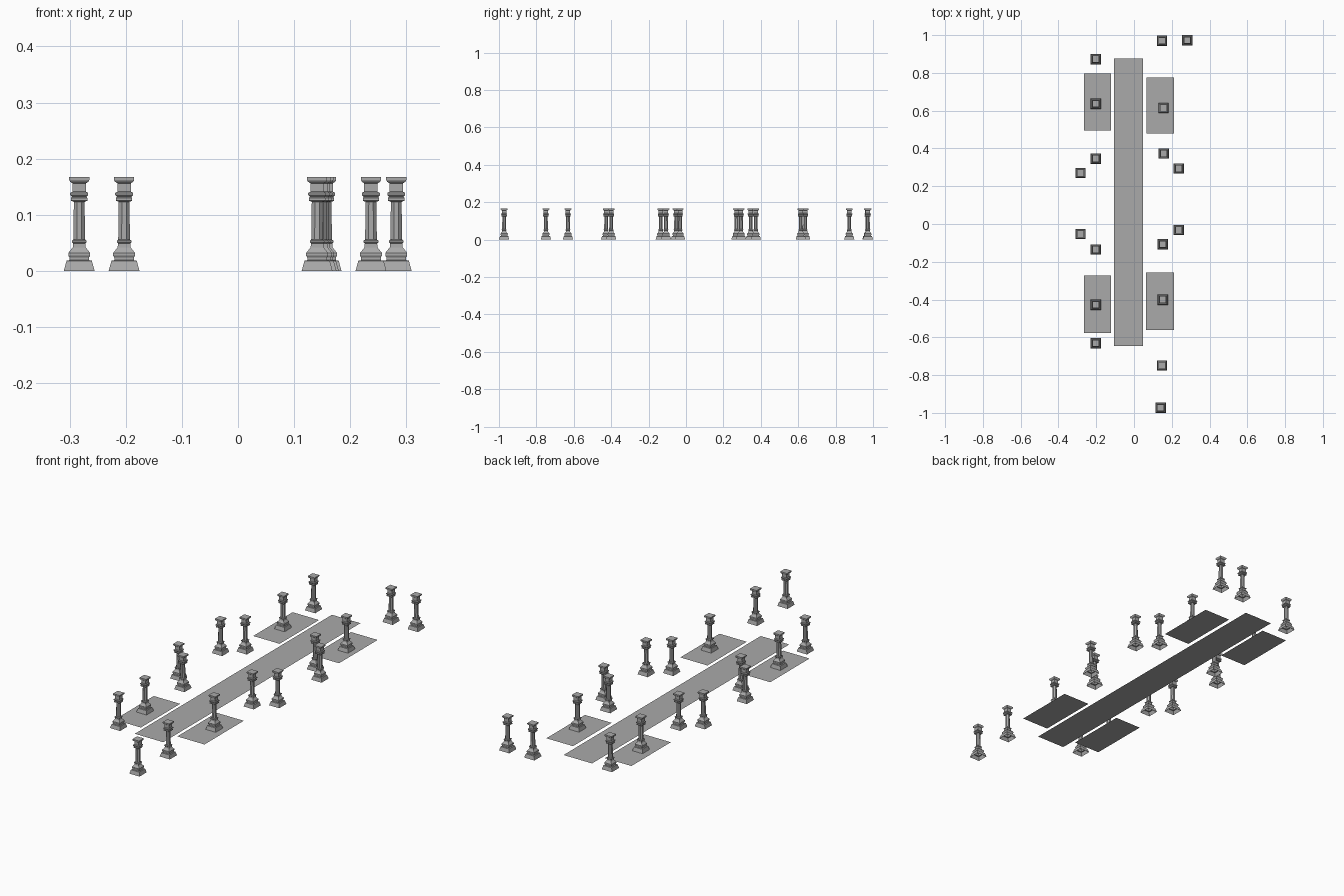
import bpy, bmesh, math

if "Cube" in bpy.data.objects:
    bpy.data.objects.remove(bpy.data.objects["Cube"])

stone = bpy.data.materials.new("grey stone")
stone.diffuse_color = (0.40, 0.40, 0.40, 1)
stone.use_nodes = True
stone.node_tree.nodes["Principled BSDF"].inputs["Base Color"].default_value = stone.diffuse_color


def finish(bm, name):
    me = bpy.data.meshes.new(name)
    bm.to_mesh(me)
    bm.free()
    me.materials.append(stone)
    return me


def place(me, name, loc=(0, 0, 0)):
    ob = bpy.data.objects.new(name, me)
    ob.location = loc
    bpy.context.collection.objects.link(ob)
    return ob


def stack(bm, sides, profile, cap_top=False):
    """Skin a profile of (half width, height) into a prism with flat sides facing the axes."""
    rings = []
    for r, z in profile:
        c = r / math.cos(math.pi / sides)
        rings.append([bm.verts.new((c * math.cos(a), c * math.sin(a), z))
                      for a in (2 * math.pi * (i + 0.5) / sides for i in range(sides))])
    for lo, hi in zip(rings, rings[1:]):
        for i in range(sides):
            j = (i + 1) % sides
            bm.faces.new((lo[i], lo[j], hi[j], hi[i]))
    if cap_top:
        bm.faces.new(rings[-1])


# Column: square pedestal, eight-sided shaft, square collar and capital
bm = bmesh.new()
stack(bm, 4, [(0.0275, 0), (0.0225, 0.018), (0.0175, 0.019), (0.0175, 0.024),
              (0.0195, 0.027), (0.0195, 0.032), (0.0155, 0.037), (0.0115, 0.042),
              (0.0110, 0.049), (0.0130, 0.051), (0.0130, 0.054), (0.0100, 0.056)])
stack(bm, 8, [(0.0105, 0.054), (0.0095, 0.125)])
stack(bm, 4, [(0.0095, 0.123), (0.0145, 0.125), (0.0145, 0.130), (0.0130, 0.132),
              (0.0160, 0.135), (0.0160, 0.139), (0.0120, 0.141), (0.0120, 0.156),
              (0.0165, 0.159), (0.0180, 0.162), (0.0180, 0.167)], cap_top=True)
column_mesh = finish(bm, "column")

left = [(-0.203, 0.873), (-0.203, 0.637), (-0.203, 0.346), (-0.283, 0.270),
        (-0.283, -0.053), (-0.203, -0.135), (-0.203, -0.427), (-0.203, -0.631)]
right = [(0.148, 0.970), (0.282, 0.9725), (0.156, 0.614), (0.157, 0.373),
         (0.237, 0.294), (0.237, -0.032), (0.152, -0.107), (0.152, -0.400),
         (0.148, -0.749), (0.141, -0.9725)]
for side, spots in (("left", left), ("right", right)):
    for i, (x, y) in enumerate(spots):
        place(column_mesh, f"{side}_column_{i + 1}", (x, y, 0))


# Flat paving: long central walk and four side slabs
def slab(name, x0, x1, y0, y1):
    bm = bmesh.new()
    bm.faces.new([bm.verts.new((x, y, 0)) for x, y in
                  ((x0, y0), (x1, y0), (x1, y1), (x0, y1))])
    place(finish(bm, name), name)


slab("central_walk", -0.106, 0.048, -0.645, 0.876)
slab("left_back_slab", -0.264, -0.121, 0.494, 0.798)
slab("left_front_slab", -0.264, -0.121, -0.576, -0.273)
slab("right_back_slab", 0.067, 0.211, 0.478, 0.776)
slab("right_front_slab", 0.064, 0.211, -0.560, -0.257)
